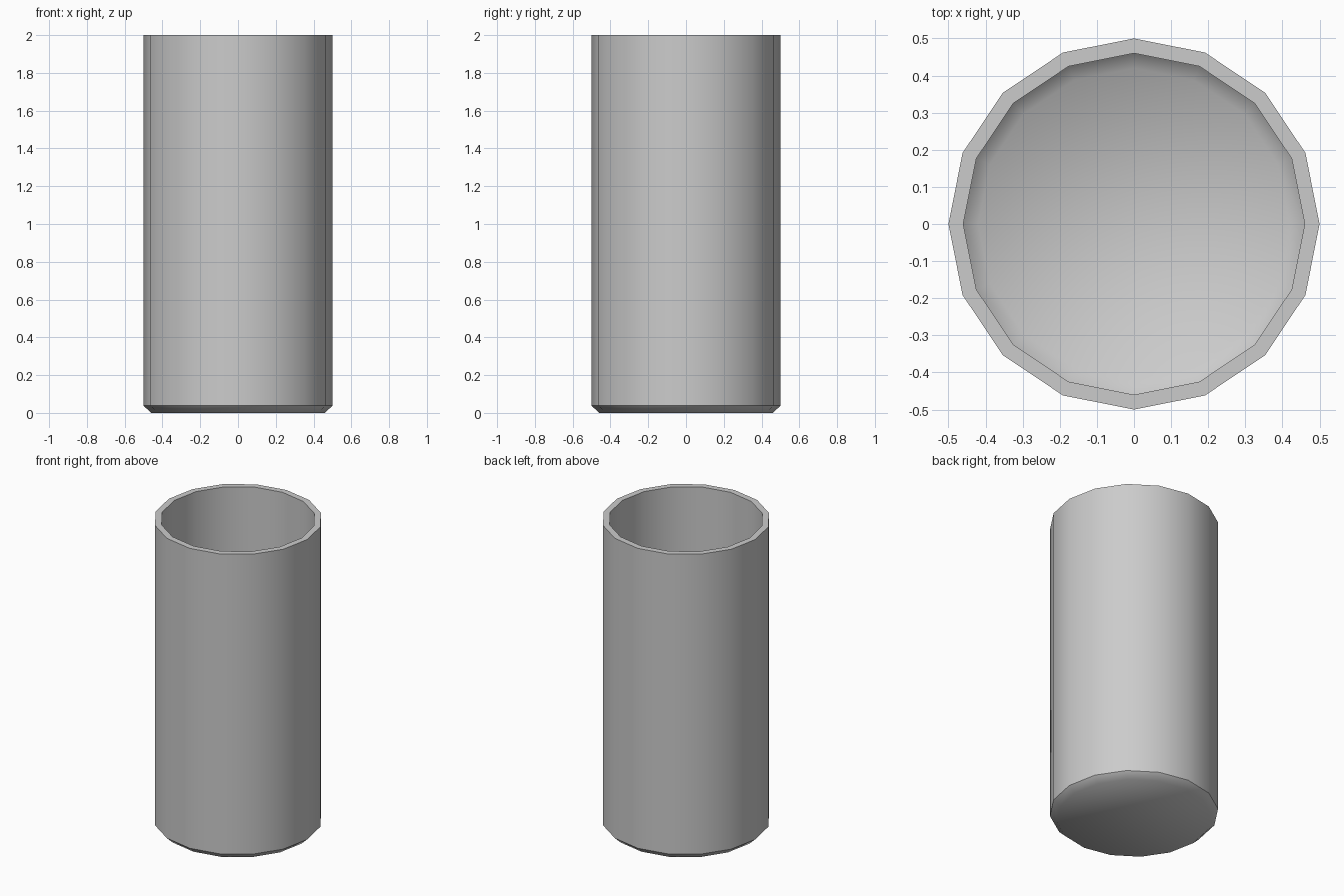
import bpy, bmesh, math

if "Cube" in bpy.data.objects:
    bpy.data.objects.remove(bpy.data.objects["Cube"])

SIDES = 16
# Profile (radius, height): outer base, chamfer, outer wall, rim, inner wall, inner chamfer to floor
PROFILE = [(0.46, 0.0), (0.5, 0.038), (0.5, 2.0), (0.46, 2.0), (0.46, 0.078), (0.42, 0.04)]


def ring(bm, r, z):
    return [bm.verts.new((r * math.cos(2 * math.pi * i / SIDES),
                          r * math.sin(2 * math.pi * i / SIDES), z)) for i in range(SIDES)]


# Cup: one closed shell swept around the z axis
bm = bmesh.new()
rings = [ring(bm, r, z) for r, z in PROFILE]
for a, b in zip(rings, rings[1:]):
    for i in range(SIDES):
        j = (i + 1) % SIDES
        bm.faces.new((a[i], a[j], b[j], b[i]))

# Underside and inner floor
bm.faces.new(rings[0][::-1])
bm.faces.new(rings[-1])
bmesh.ops.recalc_face_normals(bm, faces=bm.faces)

mesh = bpy.data.meshes.new("cup")
bm.to_mesh(mesh)
bm.free()
cup = bpy.data.objects.new("cup", mesh)
bpy.context.collection.objects.link(cup)

# Smooth sides, sharp rim and base edge
bpy.context.view_layer.objects.active = cup
cup.select_set(True)
bpy.ops.object.shade_smooth_by_angle(angle=math.radians(45))
